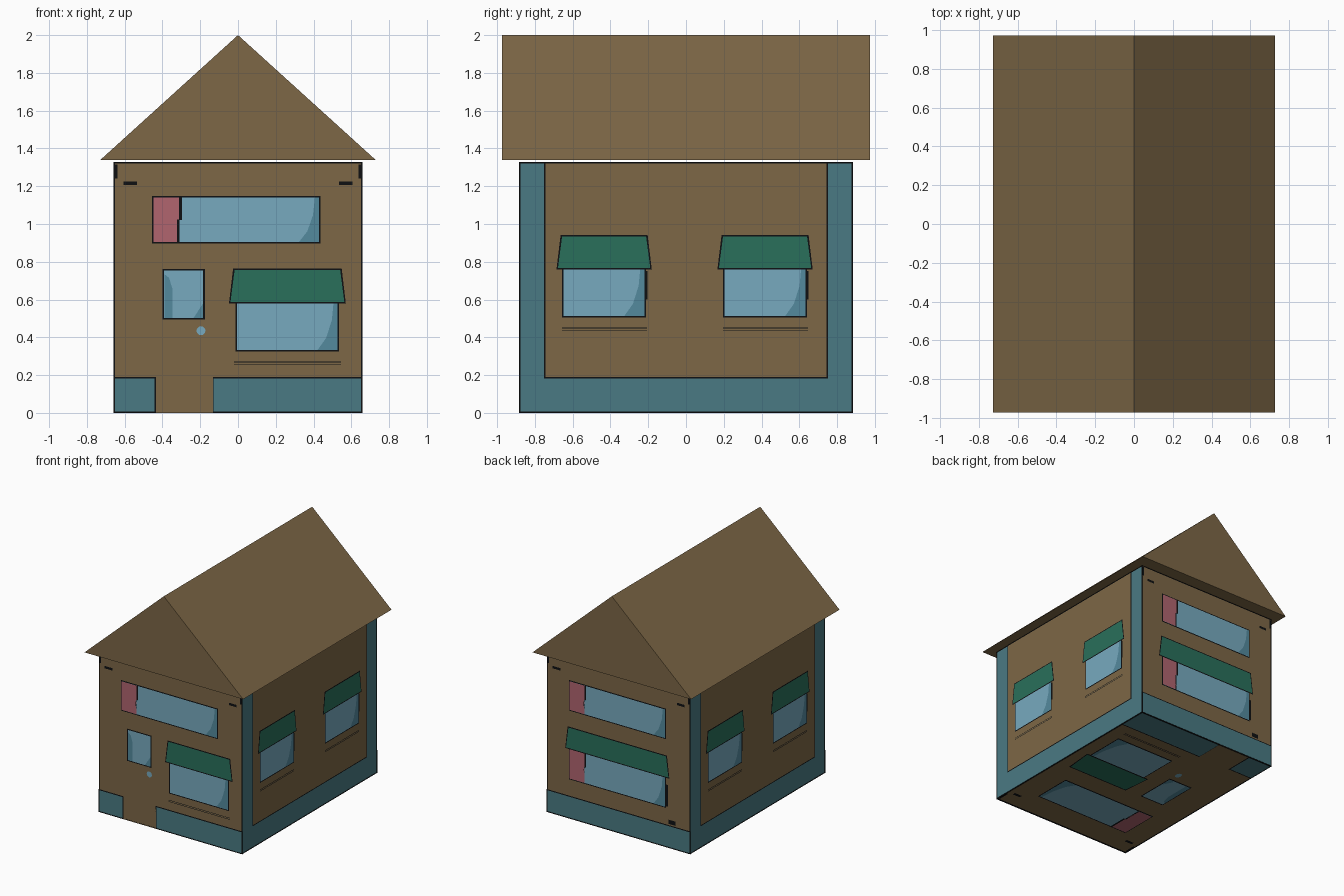
import bpy, math
from mathutils import Vector as V

if "Cube" in bpy.data.objects:
    bpy.data.objects.remove(bpy.data.objects["Cube"])


def material(name, *rgb):
    m = bpy.data.materials.new(name)
    m.diffuse_color = [((c / 255 + 0.055) / 1.055) ** 2.4 for c in rgb] + [1]
    m.use_nodes = True
    m.node_tree.nodes["Principled BSDF"].inputs["Base Color"].default_value = m.diffuse_color
    return m


MATS = [material("brown", 125, 103, 70), material("black", 14, 16, 18),
        material("teal", 74, 122, 131), material("glass_blue", 119, 170, 191),
        material("glass_shade", 84, 138, 158), material("awning_green", 41, 112, 91),
        material("curtain_red", 177, 101, 111)]
BROWN, BLACK, TEAL, GLASS, SHADE, GREEN, RED = range(7)

W, D, H = 0.655, 0.88, 1.327   # house half width, half depth, wall top
STEP = 0.0011                  # height of one paint layer
LINE = 0.008                   # ink line width


def mesh_object(name, verts, faces, mats):
    me = bpy.data.meshes.new(name)
    me.from_pydata(verts, [], faces)
    for m in MATS:
        me.materials.append(m)
    for p, i in zip(me.polygons, mats):
        p.material_index = i
    ob = bpy.data.objects.new(name, me)
    bpy.context.collection.objects.link(ob)
    return ob


def rect(u0, u1, v0, v1):
    return [(u0, v0), (u1, v0), (u1, v1), (u0, v1)]


class Panel:
    """Flat painted shapes stacked in thin layers on one wall."""
    def __init__(self):
        self.shapes = []

    def add(self, pts, mat, layer):
        self.shapes.append((pts, mat, layer))

    def inked(self, pts, mat, layer):
        cu = sum(p[0] for p in pts) / len(pts)
        cv = sum(p[1] for p in pts) / len(pts)
        grow = [(u + math.copysign(LINE / 2, u - cu), v + math.copysign(LINE / 2, v - cv)) for u, v in pts]
        shrink = [(u - math.copysign(LINE / 2, u - cu), v - math.copysign(LINE / 2, v - cv)) for u, v in pts]
        self.add(grow, BLACK, layer)
        self.add(shrink, mat, layer + 1)

    def window(self, u0, u1, v0, v1, layer, curtain=False):
        self.inked(rect(u0, u1, v0, v1), GLASS, layer)
        a, b, h, e = u1 - LINE / 2, v0 + LINE / 2, v1 - v0, LINE / 2
        self.add([(u1 - 0.11, b), (a, b), (a, v1 - e), (u1 - 0.025, v1 - e),
                  (u1 - 0.035, v0 + 0.6 * h), (u1 - 0.065, v0 + 0.25 * h)], SHADE, layer + 2)
        if curtain:
            self.add(rect(u0 + 0.14, u0 + 0.155, v0 + h / 2, v1 - e), BLACK, layer + 2)
            self.add(rect(u0 + 0.13, u0 + 0.142, b, v0 + h / 2), BLACK, layer + 2)
            self.add(rect(u0 + e, u0 + 0.14, b, v1 - e), RED, layer + 2)

    def awning(self, u0, u1, v0, v1, layer):
        self.inked([(u0 - 0.022, v0), (u1 + 0.022, v0), (u1, v1), (u0, v1)], GREEN, layer)

    def sill(self, u0, u1, v, layer):
        for dv in (0, 0.012):
            self.add(rect(u0, u1, v + dv, v + dv + 0.004), BLACK, layer)

    def build(self, name, origin, right, up):
        o, r, t = V(origin), V(right), V(up)
        n = r.cross(t).normalized()
        verts, faces, mats = [], [], []
        for pts, mat, layer in self.shapes:
            s = len(verts)
            verts += [o + r * u + t * v + n * layer * STEP for u, v in pts]
            faces.append(range(s, len(verts)))
            mats.append(mat)
        return mesh_object(name, verts, faces, mats)


def end_panel():
    # shared parts of front and back: ink border, upper window, corner marks
    p = Panel()
    p.add(rect(-0.66, 0.66, 0, H), BLACK, 1)
    p.add(rect(-0.652, 0.652, LINE, H - LINE), BROWN, 2)
    p.window(-0.452, 0.432, 0.9, 1.145, 3, True)
    for s in (-1, 1):
        a, b = sorted((s * 0.535, s * 0.605))
        p.add(rect(a, b, 1.206, 1.226), BLACK, 3)
        a, b = sorted((s * 0.638, s * 0.655))
        p.add(rect(a, b, 1.24, 1.315), BLACK, 3)
    return p


# front wall with door, small door pane, knob and awning window
front = end_panel()
front.add(rect(-0.433, -0.133, 0, 0.2), BROWN, 3)
front.inked(rect(-0.656, -0.437, 0.004, 0.186), TEAL, 3)
front.inked(rect(-0.133, 0.656, 0.004, 0.186), TEAL, 3)
front.inked(rect(-0.395, -0.18, 0.498, 0.757), GLASS, 3)
front.add([(-0.39, 0.503), (-0.348, 0.503), (-0.348, 0.66), (-0.365, 0.715), (-0.39, 0.735)], SHADE, 5)
front.add([(-0.235, 0.503), (-0.185, 0.503), (-0.185, 0.58)], SHADE, 5)
front.add([(-0.196 + 0.024 * math.cos(a * math.pi / 6), 0.435 + 0.024 * math.sin(a * math.pi / 6))
           for a in range(12)], GLASS, 3)
front.window(-0.01, 0.532, 0.33, 0.6, 3)
front.awning(-0.022, 0.545, 0.582, 0.76, 6)
front.sill(-0.02, 0.545, 0.256, 3)

# back wall with wide awning window
back = end_panel()
back.inked(rect(-0.656, 0.656, 0.004, 0.186), TEAL, 3)
back.window(-0.452, 0.432, 0.33, 0.6, 3, True)
back.awning(-0.462, 0.442, 0.582, 0.76, 6)
back.add(rect(0.436, 0.452, 0.34, 0.52), BLACK, 3)
back.add(rect(0.46, 0.52, 0.2, 0.235), BLACK, 3)

# side walls: teal surround and two awning windows
side = Panel()
side.add(rect(-0.885, 0.885, 0, H), BLACK, 1)
side.add(rect(-0.877, 0.877, LINE, H - LINE), TEAL, 2)
side.add(rect(-0.752, 0.752, 0.182, H), BLACK, 3)
side.add(rect(-0.744, 0.744, 0.19, H - LINE), BROWN, 4)
for u in (-0.652, 0.2):
    side.window(u, u + 0.436, 0.51, 0.78, 5)
    side.awning(u - 0.008, u + 0.445, 0.762, 0.937, 8)
    side.add(rect(u + 0.432, u + 0.448, 0.6, 0.75), BLACK, 5)
    side.sill(u - 0.005, u + 0.445, 0.435, 5)

front.build("front_wall", (0, -D, 0), (1, 0, 0), (0, 0, 1))
back.build("back_wall", (0, D, 0), (-1, 0, 0), (0, 0, 1))
side.build("right_wall", (W, 0, 0), (0, 1, 0), (0, 0, 1))
side.build("left_wall", (-W, 0, 0), (0, -1, 0), (0, 0, 1))
# the underside repeats the front picture, stretched along the depth
front.build("underside", (0, 0.885, 0.008), (1, 0, 0), (0, -1.77 / H, 0))

# house body
Z0 = 0.008
mesh_object("house_body",
            [(x, y, z) for z in (Z0, H) for x, y in ((-W, -D), (W, -D), (W, D), (-W, D))],
            [(3, 2, 1, 0), (4, 5, 6, 7), (0, 1, 5, 4), (1, 2, 6, 5), (2, 3, 7, 6), (3, 0, 4, 7)],
            [BROWN] * 6)

# gable roof, a closed triangular prism
mesh_object("roof",
            [(x, y, z) for y in (-0.973, 0.973) for x, z in ((-0.728, 1.34), (0.728, 1.34), (0, 2.0))],
            [(0, 1, 2), (5, 4, 3), (0, 3, 4, 1), (1, 4, 5, 2), (2, 5, 3, 0)],
            [BROWN] * 5)
